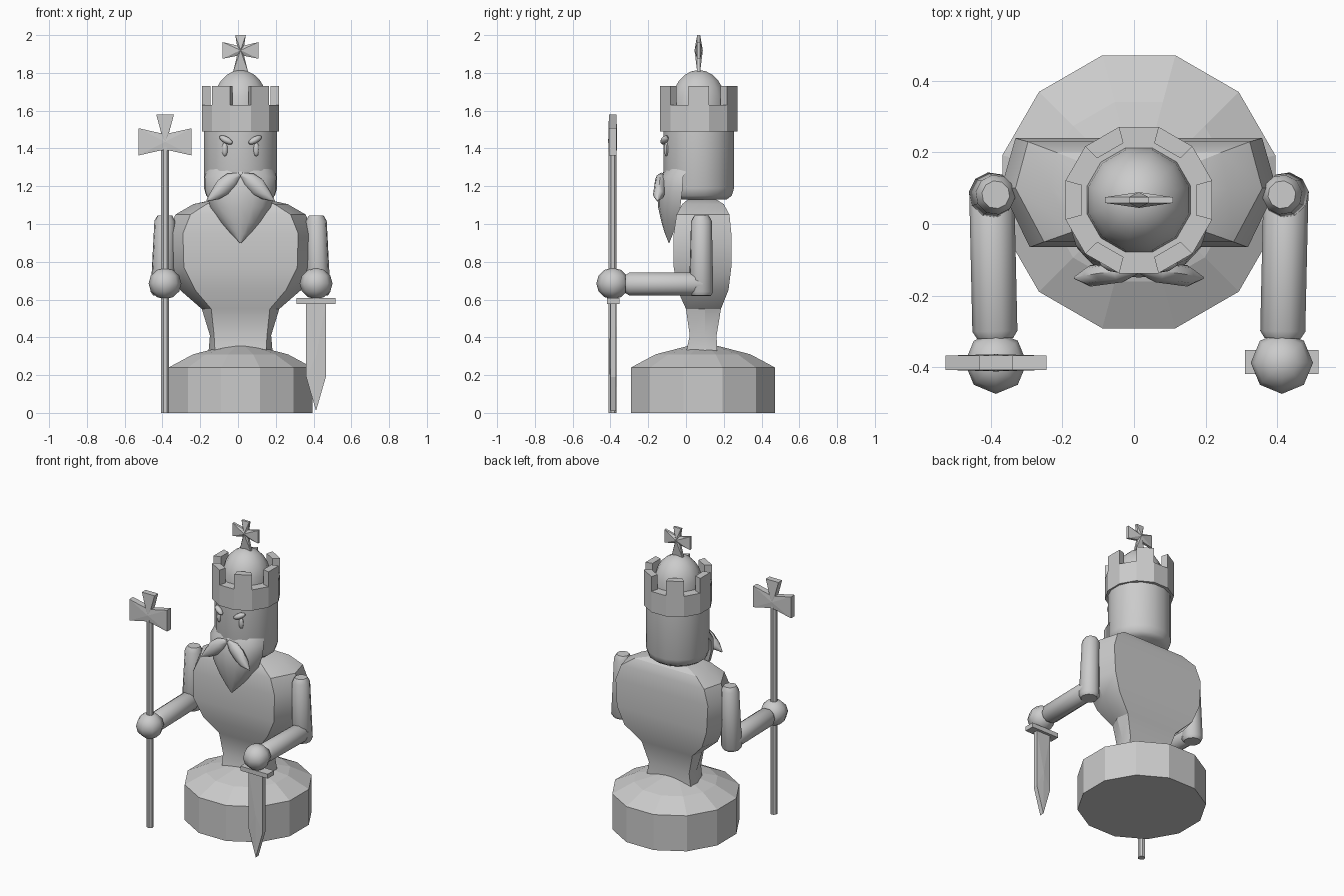
import bpy, bmesh, math
from mathutils import Vector, Matrix

if "Cube" in bpy.data.objects:
    bpy.data.objects.remove(bpy.data.objects["Cube"])

CX, CY = 0.0135, 0.075   # axis of the figure


def finish(name, bm, smooth=None):
    bmesh.ops.remove_doubles(bm, verts=bm.verts, dist=1e-5)
    bmesh.ops.recalc_face_normals(bm, faces=bm.faces)
    me = bpy.data.meshes.new(name)
    bm.to_mesh(me)
    bm.free()
    ob = bpy.data.objects.new(name, me)
    bpy.context.collection.objects.link(ob)
    if smooth:
        bpy.ops.object.select_all(action='DESELECT')
        ob.select_set(True)
        bpy.context.view_layer.objects.active = ob
        bpy.ops.object.shade_smooth_by_angle(angle=math.radians(smooth))
    return ob


def loft(name, rings, smooth=None):
    """Skin a stack of equally long rings and cap both ends."""
    bm = bmesh.new()
    rows = [[bm.verts.new(p) for p in r] for r in rings]
    n = len(rows[0])
    for a, b in zip(rows, rows[1:]):
        for i in range(n):
            j = (i + 1) % n
            bm.faces.new((a[i], a[j], b[j], b[i]))
    bm.faces.new(rows[0][::-1])
    bm.faces.new(rows[-1])
    return finish(name, bm, smooth)


def lathe(name, profile, sides, cx, cy, sx=1.0, smooth=None):
    ring = [math.tau * (i + 0.5) / sides for i in range(sides)]
    return loft(name, [[(cx + sx * r * math.cos(a), cy + r * math.sin(a), z) for a in ring]
                       for r, z in profile], smooth)


def plate(name, outline, centre, edge, ridge):
    """Flat shape in the xz plane, thickest at its centre."""
    bm = bmesh.new()
    o = Vector(centre)
    f, b = [[bm.verts.new(o + Vector((x, y, z))) for x, z in outline] for y in (-edge, edge)]
    cf, cb = [bm.verts.new(o + Vector((0, y, 0))) for y in (-ridge, ridge)]
    for i in range(len(f)):
        j = (i + 1) % len(f)
        bm.faces.new((f[i], f[j], cf))
        bm.faces.new((b[j], b[i], cb))
        bm.faces.new((f[j], f[i], b[i], b[j]))
    return finish(name, bm)


def ball(name, loc, size, tilt=0.0, seg=10, rings=7, turn=0.0):
    bm = bmesh.new()
    m = (Matrix.Translation(loc) @ Matrix.Rotation(turn, 4, 'Z')
         @ Matrix.Rotation(tilt, 4, 'Y') @ Matrix.Diagonal((*size, 1)))
    bmesh.ops.create_uvsphere(bm, u_segments=seg, v_segments=rings, radius=1, matrix=m)
    return finish(name, bm, 45)


def tube(name, a, b, ra, rb, sides=10):
    """Limb between two points with slightly rounded ends."""
    a, b = Vector(a), Vector(b)
    d = (b - a).normalized()
    q = d.to_track_quat('Z', 'Y')
    stops = [(a, ra * .7), (a + d * .03, ra), (b - d * .02, rb), (b, rb * .8)]
    return loft(name, [[p + q @ Vector((r * math.cos(t), r * math.sin(t), 0))
                        for t in [math.tau * i / sides for i in range(sides)]]
                       for p, r in stops], 50)


def box(name, loc, size):
    bm = bmesh.new()
    bmesh.ops.create_cube(bm, size=1, matrix=Matrix.Translation(loc) @ Matrix.Diagonal((*size, 1)))
    return finish(name, bm)


# pedestal
lathe("pedestal", [(.395, 0), (.395, .24), (.26, .31), (.08, .355), (.01, .362)], 12, CX, .09)

# torso: six-sided sections (z, front, middle, back half widths, front y, back y)
torso = [(.32, .135, .17, .165, 0, .165), (.41, .14, .162, .15, .02, .162),
         (.55, .155, .205, .19, 0, .185), (.65, .24, .32, .29, -.045, .225),
         (.77, .30, .375, .335, -.065, .24), (.95, .305, .385, .345, -.065, .24),
         (1.05, .265, .345, .31, -.05, .23), (1.105, .18, .25, .23, -.02, .20),
         (1.13, .11, .14, .13, .01, .16)]
loft("torso", [[(CX - f, y0, z), (CX + f, y0, z), (CX + m, .1, z),
                (CX + b, y1, z), (CX - b, y1, z), (CX - m, .1, z)]
               for z, f, m, b, y0, y1 in torso], 28)

# arms and fists
for side, s in (("right", -1), ("left", 1)):
    tube(side + "_upper_arm", (CX + s * .40, .082, 1.045), (CX + s * .412, .08, .62), .056, .065)
    tube(side + "_forearm", (CX + s * .412, .12, .682), (CX + s * .402, -.32, .682), .063, .063)
    ball(side + "_fist", (CX + s * .40, -.388, .685), (.087, .087, .083), seg=8, rings=6)

# head
lathe("head", [(.15, 1.13), (.178, 1.15), (.19, 1.19), (.19, 1.5)], 16, CX, .068, 1.04, 40)

# crown: band, six merlons, dome
lathe("crown_band", [(.212, 1.49), (.212, 1.63), (.1, 1.63)], 12, CX, .067)
for i in range(6):
    a0 = math.tau * i / 6
    sector = [(r * math.cos(a0 + t), r * math.sin(a0 + t))
              for r, t in ((.165, -.26), (.212, -.262), (.212, .262), (.165, .26))]
    loft("crown_merlon", [[(CX + x, .067 + y, z) for x, y in sector] for z in (1.62, 1.73)])
lathe("crown_dome", [(.15 * math.cos(t), 1.63 + .185 * math.sin(t))
                     for t in [math.pi / 2 * k / 6 * .99 for k in range(7)]], 12, CX, .067, 1, 40)

# cross on the crown
plate("crown_cross", [(-.028, .08), (-.019, .025), (-.095, .043), (-.095, -.045), (-.019, -.03),
                      (-.04, -.115), (.04, -.115), (.019, -.03), (.095, -.045), (.095, .043),
                      (.019, .025), (.028, .08)], (CX, .067, 1.92), .008, .022)

# beard: curved sections tapering to a point (z, half width, front y, back y)
beard = [(1.31, .17, -.10, .02), (1.25, .19, -.135, -.015), (1.17, .185, -.15, -.02),
         (1.09, .16, -.148, -.03), (1.01, .105, -.13, -.05), (.95, .052, -.112, -.068),
         (.90, .004, -.092, -.088)]
loft("beard", [[(CX - w * math.cos(t), yb + (yf - yb) * math.sin(t), z)
                for t in [math.pi * k / 8 for k in range(9)]]
               for z, w, yf, yb in beard], 40)

# moustache, eyes and eyebrows
for s in (-1, 1):
    t = math.radians(38)
    d = Vector((s * math.cos(t), 0, -math.sin(t)))
    up = Vector((s * math.sin(t), 0, math.cos(t)))
    start = Vector((CX + s * .004, -.128, 1.262))
    stops = [(0, .012, 0), (.05, .04, .005), (.11, .046, .002), (.17, .03, -.004), (.225, .003, -.002)]
    loft("moustache", [[start + d * u + up * (w * math.cos(a) + h)
                        + Vector((0, -.1 * u + min(w, .03) * math.sin(a), 0))
                        for a in [math.tau * k / 8 for k in range(8)]]
                       for u, w, h in stops], 50)
    ball("eye", (CX + s * .083, -.103, 1.395), (.016, .014, .037), seg=8, rings=6)
    ball("eyebrow", (CX + s * .077, -.113, 1.445), (.042, .02, .018), tilt=-s * math.radians(26),
         seg=8, rings=6, turn=s * math.radians(22))

# staff with flared head
SX, SY = -.386, -.388
lathe("staff_shaft", [(.023, 0), (.023, 1.5)], 8, SX, SY)
plate("staff_head", [(-.047, .145), (-.02, .045), (-.141, .072), (-.141, -.072), (-.02, -.045),
                     (.02, -.045), (.141, -.072), (.141, .072), (.02, .045), (.047, .145)],
      (SX, SY, 1.435), .02, .024)

# short sword
BX, BY = .413, -.386
box("sword_guard", (BX, BY, .592), (.205, .066, .03))
plate("sword_blade", [(-.052, .28), (-.052, -.11), (0, -.29), (.052, -.11), (.052, .28)],
      (BX, BY, .30), .015, .019)
